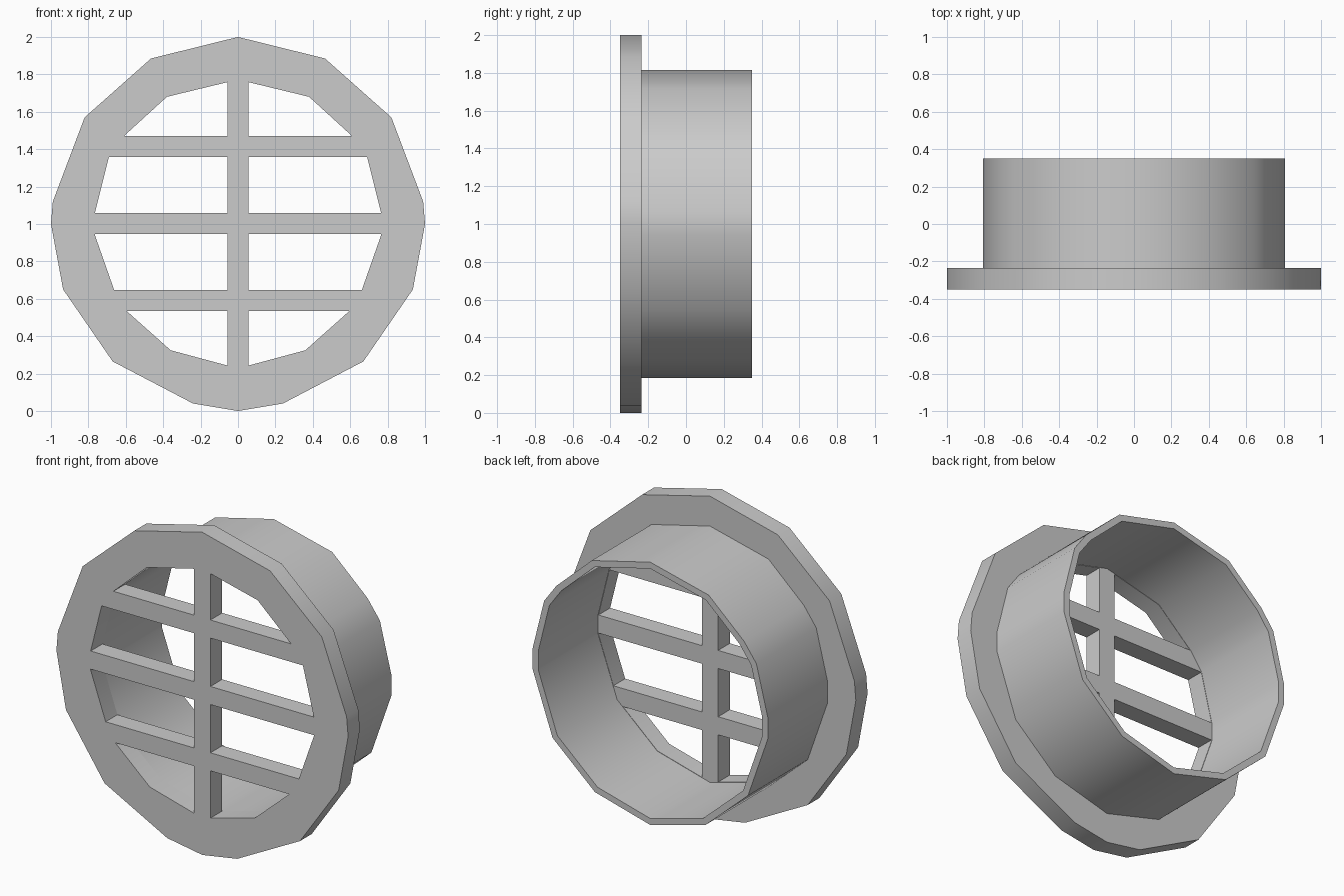
import bpy
import bmesh
import math

cube = bpy.data.objects.get("Cube")
if cube:
    bpy.data.objects.remove(cube, do_unlink=True)

FRONT, FLANGE_BACK, BACK = -0.35, -0.235, 0.35
BAR = 0.056                       # half width of a grille bar
BAR_HEIGHTS = (0.592, 1.003, 1.415)

grey = bpy.data.materials.new("plain grey")
grey.use_nodes = True
colour = (0.6, 0.6, 0.6, 1)
grey.diffuse_color = colour
grey.node_tree.nodes["Principled BSDF"].inputs["Base Color"].default_value = colour


def mirrored(half):
    """Close a right-hand (x, z) half outline, listed bottom to top."""
    return half + [(-x, z) for x, z in reversed(half) if x > 0]


def scaled(outline, factor):
    return [(x * factor, 1 + (z - 1) * factor) for x, z in outline]


def clip(outline, axis, limit, sign):
    """Keep the part of a convex outline where sign * (coord - limit) >= 0."""
    result = []
    for i, b in enumerate(outline):
        a = outline[i - 1]
        da, db = sign * (a[axis] - limit), sign * (b[axis] - limit)
        if da * db < 0:
            t = da / (da - db)
            result.append(tuple(p + (q - p) * t for p, q in zip(a, b)))
        if db >= 0:
            result.append(b)
    return result


def add_prism(bm, outline, y0, y1):
    front = [bm.verts.new((x, y0, z)) for x, z in outline]
    back = [bm.verts.new((x, y1, z)) for x, z in outline]
    bm.faces.new(front)
    bm.faces.new(back[::-1])
    for i in range(len(outline)):
        bm.faces.new((front[i - 1], back[i - 1], back[i], front[i]))


def make_object(name, bm):
    bmesh.ops.recalc_face_normals(bm, faces=bm.faces)
    mesh = bpy.data.meshes.new(name)
    bm.to_mesh(mesh)
    bm.free()
    mesh.materials.append(grey)
    obj = bpy.data.objects.new(name, mesh)
    bpy.context.collection.objects.link(obj)
    return obj


def smooth(obj, degrees):
    bpy.ops.object.select_all(action='DESELECT')
    obj.select_set(True)
    bpy.context.view_layer.objects.active = obj
    bpy.ops.object.shade_smooth_by_angle(angle=math.radians(degrees))


# Uneven round outlines
rim = mirrored([(0, 0), (0.24, 0.04), (0.67, 0.265), (0.935, 0.65), (1, 1),
                (0.99, 1.12), (0.82, 1.57), (0.465, 1.885), (0, 2)])
hole = mirrored([(0, 0.228), (0.36, 0.325), (0.635, 0.57), (0.765, 0.94),
                 (0.765, 1.06), (0.69, 1.36), (0.61, 1.47), (0.38, 1.68), (0, 1.772)])

# Flange plate, with the openings between the grille bars cut through
bm = bmesh.new()
add_prism(bm, rim, FRONT, FLANGE_BACK)
flange = make_object("flange_grille", bm)

bm = bmesh.new()
lows = [0] + [z + BAR for z in BAR_HEIGHTS]
highs = [z - BAR for z in BAR_HEIGHTS] + [2]
for low, high in zip(lows, highs):
    for side in (-1, 1):
        opening = clip(hole, 0, side * BAR, side)
        opening = clip(clip(opening, 1, low, 1), 1, high, -1)
        add_prism(bm, opening, FRONT - 0.1, FLANGE_BACK + 0.1)
cutter = make_object("opening_cutter", bm)
cutter.hide_render = True

cut = flange.modifiers.new("openings", 'BOOLEAN')
cut.operation = 'DIFFERENCE'
cut.solver = 'EXACT'
cut.object = cutter
bpy.context.view_layer.update()
depsgraph = bpy.context.evaluated_depsgraph_get()
cut_mesh = bpy.data.meshes.new_from_object(flange.evaluated_get(depsgraph))
flange.modifiers.clear()
flange.data = cut_mesh
bpy.data.objects.remove(cutter, do_unlink=True)
smooth(flange, 30)

# Duct collar: an open tube behind the flange
bm = bmesh.new()
outer, inner = scaled(hole, 1.055), scaled(hole, 1.003)
rings = [[bm.verts.new((x, y, z)) for x, z in outline]
         for outline, y in ((outer, FLANGE_BACK), (outer, BACK),
                            (inner, BACK), (inner, FLANGE_BACK))]
for k in range(len(rings)):
    a, b = rings[k - 1], rings[k]
    for i in range(len(hole)):
        bm.faces.new((a[i - 1], a[i], b[i], b[i - 1]))
smooth(make_object("duct_collar", bm), 40)
